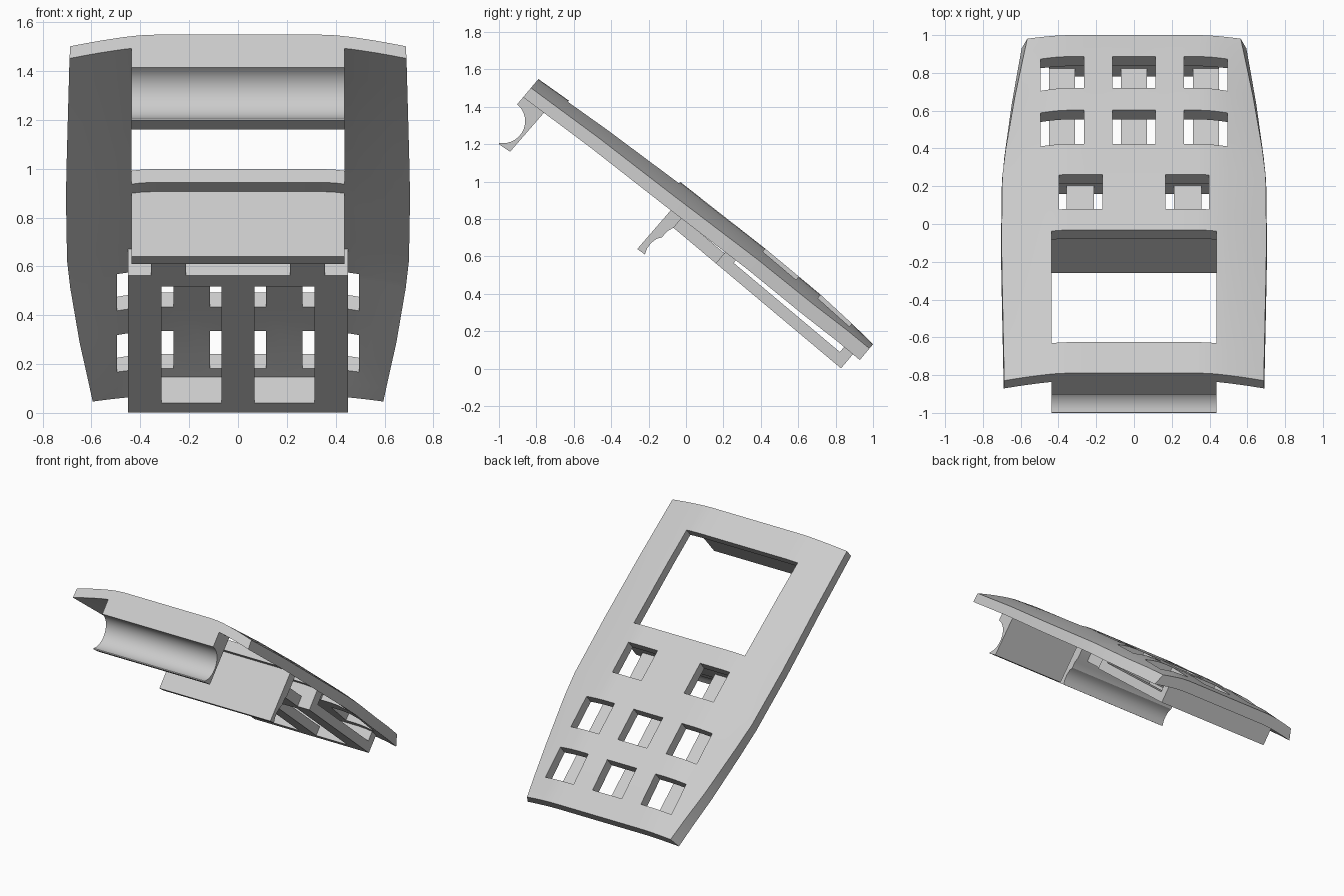
import bpy, bmesh
from math import cos, sin, radians
from mathutils import Matrix

cube = bpy.data.objects.get("Cube")
if cube:
    bpy.data.objects.remove(cube, do_unlink=True)

# Parts are drawn flat as (x across, u along the plate, v through it), then tilted
TILT = Matrix.Rotation(radians(-40), 4, 'X')

grey = bpy.data.materials.new("light_grey")
grey.use_nodes = True
grey.diffuse_color = (0.6, 0.6, 0.6, 1)
grey.node_tree.nodes["Principled BSDF"].inputs["Base Color"].default_value = (0.6, 0.6, 0.6, 1)


def finish(name, bm, smooth=False):
    bm.transform(TILT)
    bmesh.ops.recalc_face_normals(bm, faces=bm.faces)
    mesh = bpy.data.meshes.new(name)
    bm.to_mesh(mesh)
    bm.free()
    mesh.materials.append(grey)
    ob = bpy.data.objects.new(name, mesh)
    bpy.context.collection.objects.link(ob)
    if smooth:
        bpy.ops.object.select_all(action='DESELECT')
        ob.select_set(True)
        bpy.context.view_layer.objects.active = ob
        bpy.ops.object.shade_smooth_by_angle(angle=radians(30))
    return ob


def box(name, x0, x1, u0, u1, v0, v1):
    bm = bmesh.new()
    bmesh.ops.create_cube(bm, size=1)
    for vert in bm.verts:
        c = vert.co
        vert.co = (x1 if c.x > 0 else x0, u1 if c.y > 0 else u0, v1 if c.z > 0 else v0)
    return finish(name, bm)


def extrude_profile(name, points, half):
    bm = bmesh.new()
    face = bm.faces.new([bm.verts.new((-half, u, v)) for u, v in points])
    new = bmesh.ops.extrude_face_region(bm, geom=[face], use_keep_orig=True)["geom"]
    verts = [g for g in new if isinstance(g, bmesh.types.BMVert)]
    bmesh.ops.translate(bm, verts=verts, vec=(2 * half, 0, 0))
    return finish(name, bm, True)


def curve(points, u):
    # piecewise linear lookup along the plate
    for (a, p), (b, q) in zip(points, points[1:]):
        if u <= b:
            return p + (q - p) * (u - a) / (b - a)
    return points[-1][1]


# Face plate: shape along its length
RIDGE = [(-1.6, .679), (-1.15, .716), (-.666, .745), (-.09, .764), (.29, .766), (.524, .755), (.682, .743)]
DROP = [(-1.6, .062), (-.67, .08), (.29, .065), (.682, .03)]
WIDTH = [(-1.6, .69), (-.7, .705), (-.24, .7), (-.06, .687), (.3, .648), (.682, .595)]
INSET = [(-1.6, .003), (-.24, .003), (.682, .03)]
THICK = [(-1.6, .065), (.682, .08)]

# Openings as (x0, x1, u0, u1)
WINDOW = .437
KEY = .115
openings = [(-WINDOW, WINDOW, -1.4, -.666)]
rows = [((-.38, 0, .38), -.087, .145), ((-.38, 0, .38), .298, .524), ((-.283, .283), -.525, -.293)]
for centres, u0, u1 in rows:
    openings += [(c - KEY, c + KEY, u0, u1) for c in centres]

inner = sorted({round(x, 4) for o in openings for x in o[:2]} | {0, -.34, .34, -.47, .47})
limit = inner[-1]
steps = sorted({u for o in openings for u in o[2:]} | {-1.6, -1.15, -.9, -.24, -.06, .22, .41, .6, .65, .682})
OUTER = (.35, .7, 1)
columns = [(-1, t) for t in reversed(OUTER)] + [(x, None) for x in inner] + [(1, t) for t in OUTER]


def plate_point(column, u, under):
    base, t = column
    width = curve(WIDTH, u) - (0 if under else curve(INSET, u))
    x = base if t is None else base * (limit + (width - limit) * t)
    s = max(0, (abs(x) - .36) / (width - .36))
    v = curve(RIDGE, u) - curve(DROP, u) * s ** 1.4
    return x, u, v - (curve(THICK, u) if under else 0)


def is_open(i, j):
    if columns[i][1] is not None or columns[i + 1][1] is not None:
        return False
    x = (columns[i][0] + columns[i + 1][0]) / 2
    u = (steps[j] + steps[j + 1]) / 2
    return any(a < x < b and c < u < d for a, b, c, d in openings)


bm = bmesh.new()
layers = [{(i, j): bm.verts.new(plate_point(c, u, under))
           for i, c in enumerate(columns) for j, u in enumerate(steps)} for under in (False, True)]
edge_use = {}
for i in range(len(columns) - 1):
    for j in range(len(steps) - 1):
        if is_open(i, j):
            continue
        ring = [(i, j), (i + 1, j), (i + 1, j + 1), (i, j + 1)]
        for layer in layers:
            bm.faces.new([layer[k] for k in ring])
        for a, b in zip(ring, ring[1:] + ring[:1]):
            edge_use.setdefault(frozenset((a, b)), []).append((a, b))
# Walls round the rim and every opening
for uses in edge_use.values():
    if len(uses) == 1:
        a, b = uses[0]
        bm.faces.new([layers[0][a], layers[0][b], layers[1][b], layers[1][a]])
bmesh.ops.delete(bm, geom=[v for v in bm.verts if not v.link_faces], context='VERTS')
finish("face_plate", bm, True)

# Curved saddle under the upper end
arc = [(-1.6 + .118 * cos(radians(a)), .385 + .118 * sin(radians(a))) for a in range(90, -61, -10)]
extrude_profile("upper_saddle", [(-1.6, .625)] + arc + [(-1.538, .276), (-1.466, .284), (-1.46, .64)], WINDOW)

# Bracket below the window
extrude_profile("window_bracket", [
    (-.605, .69), (-.611, .323), (-.561, .326), (-.573, .36), (-.575, .395), (-.567, .43),
    (-.55, .455), (-.549, .5), (-.535, .535), (-.535, .69)], WINDOW)

# Keypad frame under the key openings
BOTTOM, TOP = .534, .597
box("keypad_frame_upper_wall", -.45, .45, -.24, -.168, BOTTOM, .685)
box("keypad_frame_lower_wall", -.45, .45, .573, .634, BOTTOM, .675)
box("keypad_centre_rail", -.068, .068, -.17, .575, BOTTOM, TOP)
for side, sign in (("left", 1), ("right", -1)):
    a, b = sorted((.313 * sign, .45 * sign))
    box(side + "_keypad_rail", a, b, -.17, .575, BOTTOM, TOP)
    a, b = sorted((.213 * sign, .357 * sign))
    box(side + "_link_rail", a, b, -.54, -.235, BOTTOM, .605)
